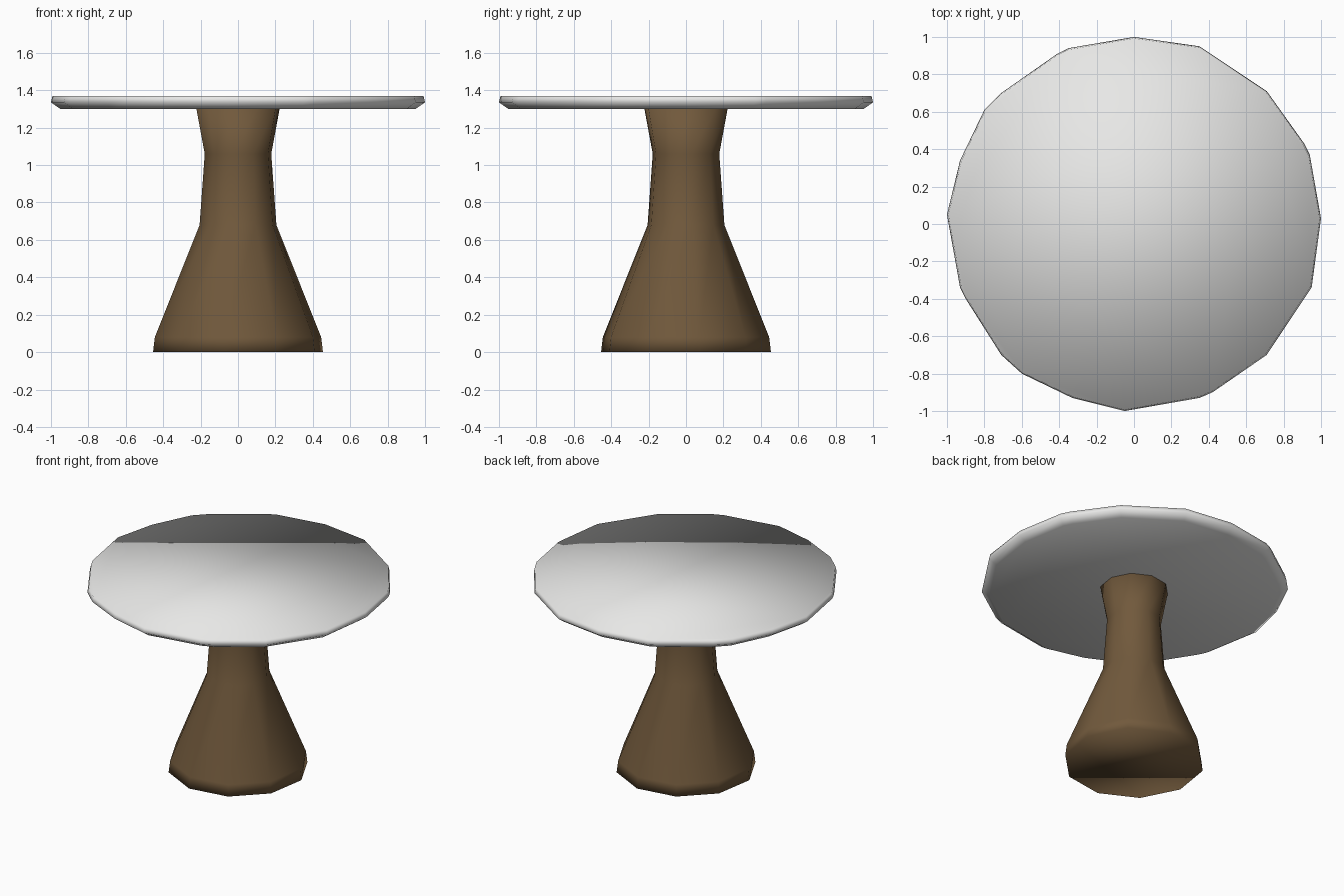
import bpy, bmesh, math

if "Cube" in bpy.data.objects:
    bpy.data.objects.remove(bpy.data.objects["Cube"])


def material(name, rgb):
    m = bpy.data.materials.new(name)
    m.diffuse_color = (*rgb, 1)
    m.use_nodes = True
    m.node_tree.nodes["Principled BSDF"].inputs["Base Color"].default_value = m.diffuse_color
    return m


def stack(name, rings, mat):
    """Solid with capped ends, made by joining equal-sized rings of points."""
    bm = bmesh.new()
    loops = [[bm.verts.new(p) for p in ring] for ring in rings]
    n = len(loops[0])
    for lo, hi in zip(loops, loops[1:]):
        for i in range(n):
            j = (i + 1) % n
            bm.faces.new((lo[i], lo[j], hi[j], hi[i]))
    bm.faces.new(loops[0][::-1])
    bm.faces.new(loops[-1])
    for f in bm.faces:
        f.smooth = True
    me = bpy.data.meshes.new(name)
    bm.to_mesh(me)
    bm.free()
    me.materials.append(mat)
    ob = bpy.data.objects.new(name, me)
    bpy.context.collection.objects.link(ob)
    return ob


white = material("pale grey", (0.8, 0.8, 0.79))
brown = material("brown wood", (0.165, 0.1, 0.045))

# Pedestal: ten-sided flared column
profile = [(0.46, 0), (0.45, 0.08), (0.208, 0.68), (0.18, 1.06), (0.225, 1.30)]
angles = [math.radians(9 + 36 * k) for k in range(10)]
stack("pedestal",
      [[(r * math.cos(a), r * math.sin(a), z) for a in angles] for r, z in profile],
      brown)

# Table top: slightly uneven round slab with a bevelled underside
outline = [(1, 0.03), (0.94, 0.37), (0.91, 0.43), (0.71, 0.71), (0.35, 0.95),
           (0, 1), (-0.35, 0.94), (-0.41, 0.91), (-0.71, 0.70), (-0.80, 0.61),
           (-0.93, 0.34), (-1, 0.05), (-0.93, -0.34), (-0.90, -0.40),
           (-0.71, -0.70), (-0.60, -0.80), (-0.33, -0.93), (-0.05, -1),
           (0.35, -0.93), (0.42, -0.90), (0.71, -0.70), (0.95, -0.34)]
slab = [(0.95, 1.30), (1.0, 1.335), (0.992, 1.37)]
stack("table_top", [[(x * s, y * s, z) for x, y in outline] for s, z in slab], white)
